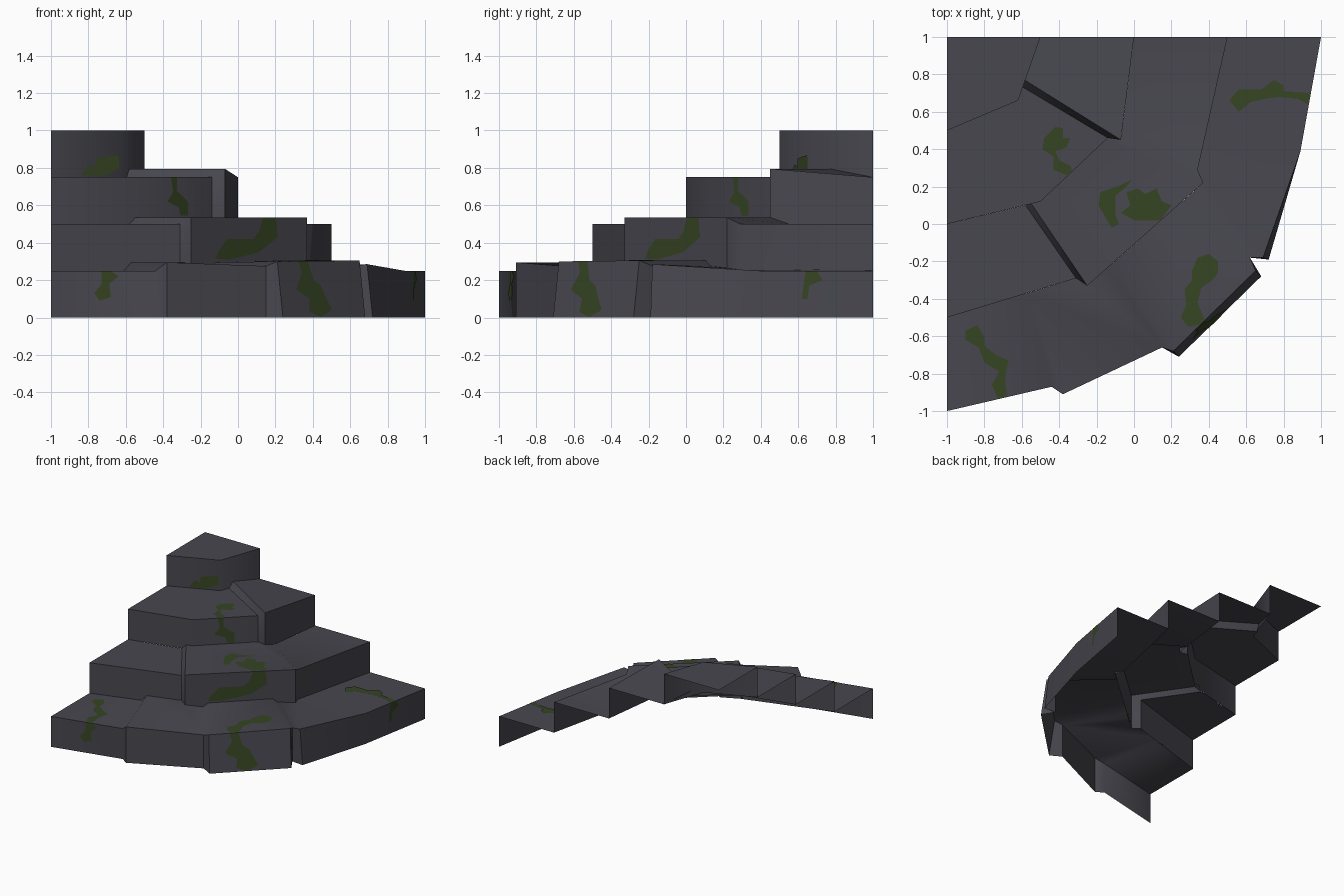
import bpy, bmesh, math
from mathutils import Vector
from mathutils.bvhtree import BVHTree

if "Cube" in bpy.data.objects:
    bpy.data.objects.remove(bpy.data.objects["Cube"])


def material(name, rgb):
    m = bpy.data.materials.new(name)
    m.diffuse_color = (*rgb, 1)
    m.use_nodes = True
    m.node_tree.nodes["Principled BSDF"].inputs["Base Color"].default_value = m.diffuse_color
    return m


STONE = material("dark slate stone", (0.064, 0.063, 0.078))
MOSS = material("moss green", (0.037, 0.060, 0.016))
all_verts, all_faces = [], []      # collected surface for projecting moss


def make_object(name, verts, faces, mat):
    me = bpy.data.meshes.new(name)
    me.from_pydata(verts, [], faces)
    me.materials.append(mat)
    ob = bpy.data.objects.new(name, me)
    bpy.context.collection.objects.link(ob)
    return ob


def step(name, base_z, inner, outer, tiles, flare={}):
    """One open step: slabs between inner and outer outline, riser below the outer one.
    Tile entries: inner index range (a, b) and outer index range (c, d)."""
    n, m = len(inner), len(outer)
    foot = [(*flare.get(i, p[:2]), base_z) for i, p in enumerate(outer)]
    verts = inner + outer + foot
    faces = [(n + m + i, n + m + i + 1, n + i + 1, n + i) for i in range(m - 1)]
    for a, b, c, d in tiles:
        faces.append(tuple(n + i for i in range(c, d + 1)) + tuple(range(b, a - 1, -1)))
    ob = make_object(name, verts, faces, STONE)
    bpy.ops.object.select_all(action='DESELECT')
    ob.select_set(True)
    bpy.context.view_layer.objects.active = ob
    bpy.ops.object.shade_smooth_by_angle(angle=math.radians(50))
    off = len(all_verts)
    all_verts.extend(Vector(v) for v in verts)
    all_faces.extend(tuple(off + i for i in f) for f in faces)


# Bottom step: four slabs, the middle ones tilted up
step("step_1", 0,
     [(-1, -.5, .25), (-.61, -.38, .25), (-.57, -.37, .295), (-.31, -.29, .295),
      (-.25, -.33, .29), (-.15, -.24, .265), (-.12, -.215, .295), (.24, .105, .305),
      (.27, .13, .275), (.37, .22, .265), (.34, .29, .255), (.5, 1, .25)],
     [(-1, -1, .25), (-.44, -.87, .25), (-.38, -.91, .295), (.15, -.66, .275),
      (.21, -.68, .30), (.65, -.25, .305), (.62, -.18, .275), (.69, -.18, .285),
      (.89, .39, .25), (1, 1, .25)],
     [(0, 1, 0, 1), (1, 2, 1, 2), (2, 5, 2, 3), (5, 6, 3, 4), (6, 7, 4, 5),
      (7, 8, 5, 6), (8, 10, 6, 8), (10, 11, 8, 9)],
     {4: (.24, -.71), 5: (.68, -.28), 7: (.72, -.19)})

# Second step: raised corner slab
step("step_2", .25,
     [(-1, 0, .5), (-.58, .10, .5), (-.55, .11, .535), (-.5, .12, .535),
      (-.14, .46, .535), (-.07, .45, .535), (-.057, .55, .5), (0, 1, .5)],
     [(-1, -.5, .5), (-.31, -.29, .5), (-.25, -.33, .535), (.37, .22, .535),
      (.34, .29, .5), (.5, 1, .5)],
     [(0, 1, 0, 1), (1, 2, 1, 2), (2, 5, 2, 3), (5, 6, 3, 4), (6, 7, 4, 5)])

# Third step: flat front slab, lifted rear slab
step("step_3", .5,
     [(-1, .5, .75), (-.62, .66, .75), (-.60, .735, .75), (-.585, .77, .795), (-.5, 1, .75)],
     [(-1, 0, .75), (-.5, .12, .75), (-.14, .46, .75), (-.07, .45, .795), (0, 1, .75)],
     [(0, 2, 0, 2), (2, 3, 2, 3), (3, 4, 3, 4)])

# Top step
step("step_4", .75, [(-1, 1, 1)], [(-1, .5, 1), (-.62, .66, 1), (-.5, 1, 1)], [(0, 0, 0, 2)])

bvh = BVHTree.FromPolygons(all_verts, all_faces)


def moss(name, view, outline):
    """Thin patch projected onto the stone from the top, front or right."""
    start = {"top": lambda a, b: (a, b, 3), "front": lambda a, b: (a, -3, b),
             "right": lambda a, b: (3, a, b)}[view]
    ray = Vector({"top": (0, 0, -1), "front": (0, 1, 0), "right": (-1, 0, 0)}[view])
    pts = []
    for a, b in outline:
        hit, nor, _, _ = bvh.ray_cast(Vector(start(a, b)), ray)
        if hit:
            if nor.dot(ray) > 0:
                nor = -nor
            pts.append(hit + nor * .004)
    ob = make_object(name, pts, [tuple(range(len(pts)))], MOSS)
    if ob.data.polygons[0].normal.dot(ray) > 0:
        ob.data.flip_normals()


# Moss on treads
moss("moss_tread_right", "top", [(.51, .66), (.56, .72), (.68, .72), (.75, .77), (.80, .74),
     (.80, .71), (.94, .70), (.93, .64), (.87, .67), (.78, .68), (.70, .67), (.62, .65), (.56, .60)])
moss("moss_tread_upper", "top", [(-.49, .40), (-.48, .46), (-.42, .52), (-.38, .51), (-.38, .46),
     (-.34, .46), (-.36, .41), (-.42, .39), (-.40, .34), (-.34, .31), (-.33, .285), (-.36, .26),
     (-.43, .29), (-.43, .36)])
moss("moss_tread_mid_a", "top", [(-.19, .10), (-.18, .17), (-.09, .20), (-.01, .24), (-.04, .20),
     (-.10, .15), (-.10, .05), (-.08, 0), (-.12, -.02), (-.15, .03)])
moss("moss_tread_mid_b", "top", [(-.07, .06), (-.02, .10), (-.04, .17), (.02, .19), (.06, .16),
     (.12, .19), (.15, .12), (.20, .10), (.14, .02), (0, .02)])
moss("moss_tread_corner", "top", [(.31, -.25), (.34, -.18), (.40, -.16), (.45, -.20), (.45, -.26),
     (.42, -.30), (.36, -.34), (.34, -.42), (.375, -.51), (.345, -.54), (.29, -.55), (.25, -.50),
     (.28, -.43), (.27, -.35), (.31, -.30)])
moss("moss_tread_left", "top", [(-.90, -.62), (-.90, -.57), (-.84, -.54), (-.80, -.60), (-.80, -.65),
     (-.74, -.70), (-.67, -.73), (-.69, -.82), (-.68, -.92), (-.73, -.93), (-.76, -.86),
     (-.72, -.79), (-.80, -.74), (-.83, -.66)])

# Moss on risers
moss("moss_riser_left", "front", [(-.73, .248), (-.73, .18), (-.77, .13), (-.74, .09), (-.68, .11),
     (-.69, .18), (-.64, .22), (-.68, .248)])
moss("moss_riser_corner", "front", [(.32, .30), (.34, .24), (.31, .15), (.38, .10), (.38, .03),
     (.44, .003), (.50, .04), (.46, .12), (.44, .17), (.40, .20), (.37, .30)])
moss("moss_riser_mid", "front", [(-.11, .35), (-.06, .42), (.08, .42), (.11, .46), (.13, .533),
     (.20, .533), (.21, .43), (.11, .35), (-.05, .31), (-.12, .315)])
moss("moss_riser_upper", "front", [(-.36, .748), (-.35, .67), (-.38, .62), (-.32, .59), (-.31, .545),
     (-.27, .545), (-.27, .62), (-.33, .68), (-.33, .748)])
moss("moss_riser_top", "front", [(-.84, .76), (-.80, .82), (-.76, .80), (-.76, .85), (-.70, .86),
     (-.64, .87), (-.635, .80), (-.72, .76)])
moss("moss_riser_right", "right", [(.64, .248), (.62, .10), (.65, .10), (.66, .17), (.73, .20), (.70, .248)])
